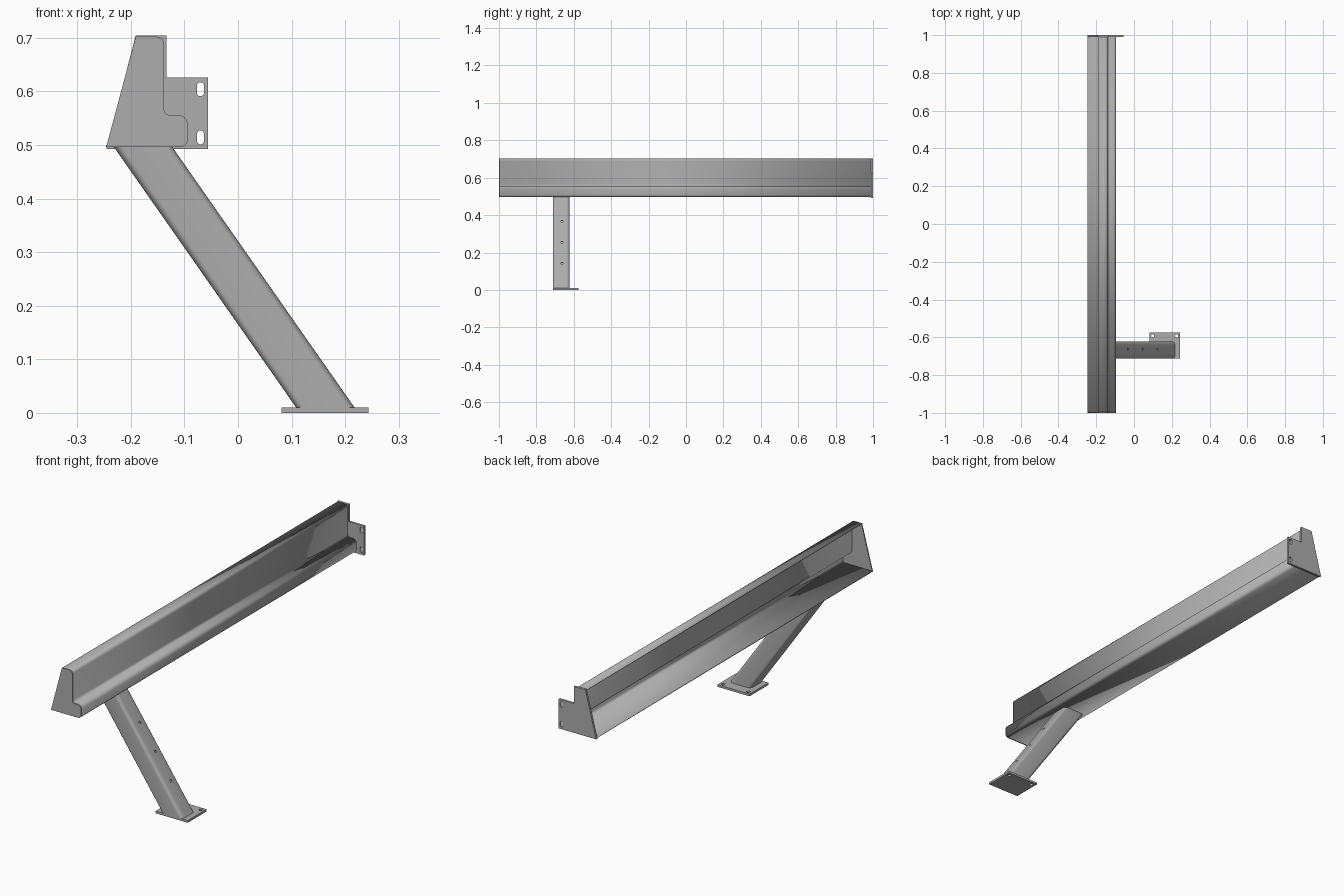
import bpy, bmesh, math
from mathutils import Vector, Matrix

if "Cube" in bpy.data.objects:
    bpy.data.objects.remove(bpy.data.objects["Cube"], do_unlink=True)

GREY = (0.42, 0.42, 0.42, 1)
steel = bpy.data.materials.new("steel grey")
steel.use_nodes = True
steel.diffuse_color = GREY
steel.node_tree.nodes["Principled BSDF"].inputs["Base Color"].default_value = GREY


def rounded(points, steps=6):
    """Points are (u, v, radius); corners with a radius become arcs."""
    out = []
    for i, (u, v, r) in enumerate(points):
        p = Vector((u, v))
        if r == 0:
            out.append(p)
            continue
        a = (Vector(points[i - 1][:2]) - p).normalized()
        b = (Vector(points[(i + 1) % len(points)][:2]) - p).normalized()
        half = a.angle(b) / 2
        centre = p + (a + b).normalized() * r / math.sin(half)
        start = p + a * r / math.tan(half) - centre
        turn = (math.pi - 2 * half) * (1 if a.cross(b) < 0 else -1)
        for k in range(steps + 1):
            out.append(centre + Matrix.Rotation(turn * k / steps, 2) @ start)
    return out


def finish(name, bm, smooth=False):
    mesh = bpy.data.meshes.new(name)
    bm.to_mesh(mesh)
    bm.free()
    mesh.materials.append(steel)
    obj = bpy.data.objects.new(name, mesh)
    bpy.context.collection.objects.link(obj)
    if smooth:
        select(obj)
        bpy.ops.object.shade_smooth_by_angle(angle=math.radians(35))
    return obj


def select(obj):
    bpy.ops.object.select_all(action='DESELECT')
    obj.select_set(True)
    bpy.context.view_layer.objects.active = obj


def prism(name, lower, upper, smooth=False):
    """Solid between two matching loops of 3D points."""
    bm = bmesh.new()
    lo = [bm.verts.new(p) for p in lower]
    hi = [bm.verts.new(p) for p in upper]
    n = len(lo)
    bm.faces.new(lo)
    bm.faces.new(hi)
    for i in range(n):
        j = (i + 1) % n
        bm.faces.new((lo[i], lo[j], hi[j], hi[i]))
    bmesh.ops.recalc_face_normals(bm, faces=bm.faces)
    return finish(name, bm, smooth)


def along_y(name, outline, y0, y1):
    return prism(name, [(u, y0, v) for u, v in outline], [(u, y1, v) for u, v in outline])


def along_z(name, outline, z0, z1):
    return prism(name, [(u, v, z0) for u, v in outline], [(u, v, z1) for u, v in outline])


def box(cx, cy, w, h, r):
    return rounded([(cx - w / 2, cy - h / 2, r), (cx + w / 2, cy - h / 2, r),
                    (cx + w / 2, cy + h / 2, r), (cx - w / 2, cy + h / 2, r)])


def cut(obj, cutters):
    for c in cutters:
        mod = obj.modifiers.new("cut", 'BOOLEAN')
        mod.operation = 'DIFFERENCE'
        mod.solver = 'EXACT'
        mod.object = c
        select(obj)
        bpy.ops.object.modifier_apply(modifier=mod.name)
        bpy.data.objects.remove(c, do_unlink=True)


# Folded sheet rail, open on its slanted side
profile = rounded([(-0.191, 0.702, 0), (-0.138, 0.702, 0.014), (-0.138, 0.556, 0.010),
                   (-0.094, 0.556, 0.018), (-0.094, 0.496, 0.014), (-0.246, 0.496, 0)])
bm = bmesh.new()
near = [bm.verts.new((u, -0.996, v)) for u, v in profile]
far = [bm.verts.new((u, 0.99, v)) for u, v in profile]
for i in range(len(near) - 1):
    bm.faces.new((near[i], near[i + 1], far[i + 1], far[i]))
rail = finish("folded_rail", bm, True)
sheet = rail.modifiers.new("sheet", 'SOLIDIFY')
sheet.thickness = 0.004
sheet.offset = -1
sheet.use_even_offset = True

# Closing plate at the front end
along_y("front_end_plate", profile, -1, -0.995)

# Slotted mounting plate at the back end
bracket = along_y("back_mounting_plate",
                  rounded([(-0.246, 0.492, 0), (-0.056, 0.492, 0), (-0.056, 0.626, 0),
                           (-0.133, 0.626, 0), (-0.133, 0.704, 0), (-0.191, 0.704, 0)]), 0.99, 1)
cut(bracket, [along_y("slot_cutter", box(-0.07, z, 0.013, 0.026, 0.0064), 0.95, 1.05)
              for z in (0.514, 0.604)])

# Slanted hollow leg
LEG_Y, FOOT_X, TOP_X = -0.667, 0.163, -0.177
FOOT_Z, TOP_Z = 0.01, 0.496
SLOPE = (TOP_X - FOOT_X) / (TOP_Z - FOOT_Z)


def tube(name, wall, extra):
    outline = box(0, LEG_Y, 0.109 - 2 * wall, 0.088 - 2 * wall, 0.016 - wall)
    ends = [[(u + FOOT_X + SLOPE * (z - FOOT_Z), v, z) for u, v in outline]
            for z in (FOOT_Z - extra, TOP_Z + extra)]
    return prism(name, *ends, smooth=True)


leg = tube("slanted_leg", 0, 0)
cutters = [tube("bore_cutter", 0.005, 0.02)]
out_dir = Vector((1, 0, -SLOPE)).normalized()
for z in (0.142, 0.255, 0.367):
    centre = Vector((FOOT_X + 0.0545 + SLOPE * (z - FOOT_Z), LEG_Y + 0.004, z))
    bm = bmesh.new()
    bmesh.ops.create_cone(bm, cap_ends=True, segments=16, radius1=0.006, radius2=0.006, depth=0.04,
                          matrix=Matrix.Translation(centre) @ out_dir.to_track_quat('Z', 'Y').to_matrix().to_4x4())
    cutters.append(finish("hole_cutter", bm))
cut(leg, cutters)
select(leg)
bpy.ops.object.shade_smooth_by_angle(angle=math.radians(35))

# Foot plate with bolt holes beside the leg
foot = along_z("foot_plate", rounded([(0.081, -0.711, 0), (0.244, -0.711, 0),
                                      (0.244, -0.575, 0), (0.081, -0.575, 0)]), 0, 0.01)
cut(foot, [along_z("bolt_cutter", box(x, -0.592, 0.016, 0.016, 0.0079), -0.05, 0.05)
           for x in (0.099, 0.226)])
